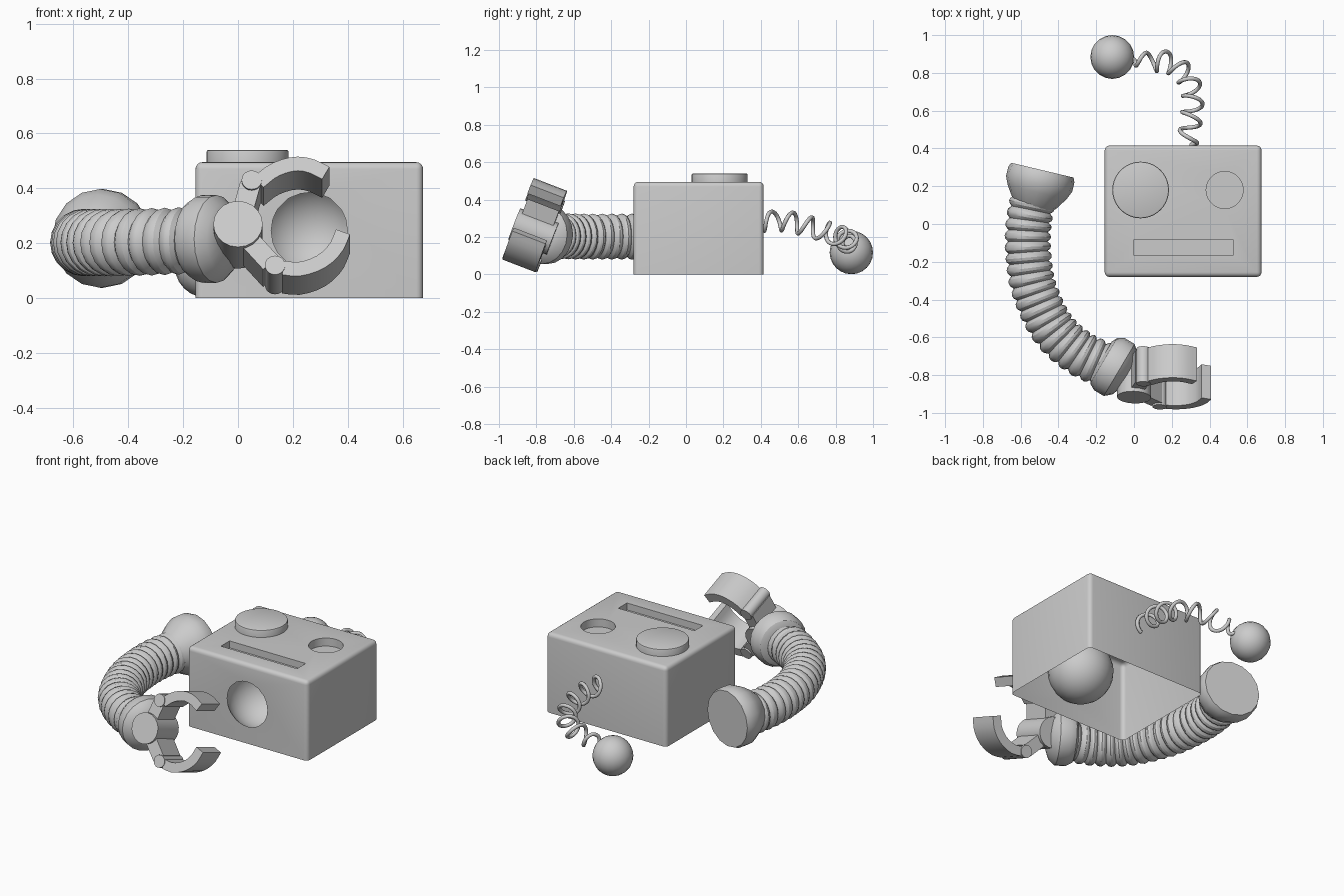
import bpy, bmesh, math
from mathutils import Vector, Matrix

if "Cube" in bpy.data.objects:
    bpy.data.objects.remove(bpy.data.objects["Cube"])

UP = Vector((0, 0, 1))


def link(name, bm):
    bmesh.ops.recalc_face_normals(bm, faces=bm.faces)
    me = bpy.data.meshes.new(name)
    bm.to_mesh(me)
    bm.free()
    ob = bpy.data.objects.new(name, me)
    bpy.context.collection.objects.link(ob)
    return ob


def spline(pts, n):
    """Catmull-Rom curve through pts, resampled to n+1 evenly spaced points."""
    p = [Vector(q) for q in pts]
    p = [2 * p[0] - p[1]] + p + [2 * p[-1] - p[-2]]
    fine = []
    for i in range(1, len(p) - 2):
        for k in range(30):
            t = k / 30
            fine.append(0.5 * (2 * p[i] + (p[i + 1] - p[i - 1]) * t
                        + (2 * p[i - 1] - 5 * p[i] + 4 * p[i + 1] - p[i + 2]) * t * t
                        + (3 * p[i] - p[i - 1] - 3 * p[i + 1] + p[i + 2]) * t ** 3))
    fine.append(p[-2])
    d = [0]
    for a, b in zip(fine, fine[1:]):
        d.append(d[-1] + (b - a).length)
    out, j = [], 0
    for k in range(n + 1):
        s = d[-1] * k / n
        while j < len(d) - 2 and d[j + 1] < s:
            j += 1
        out.append(fine[j].lerp(fine[j + 1], (s - d[j]) / (d[j + 1] - d[j])))
    return out


def tube(name, centres, radii, sides=16):
    """Rings around a horizontal path, capped at both ends."""
    bm = bmesh.new()
    rings = []
    last = len(centres) - 1
    for i, (c, r) in enumerate(zip(centres, radii)):
        t = (centres[min(i + 1, last)] - centres[max(i - 1, 0)]).normalized()
        s = t.cross(UP).normalized()
        rings.append([bm.verts.new(c + r * (math.cos(a) * s + math.sin(a) * UP))
                      for a in (2 * math.pi * k / sides for k in range(sides))])
    for a, b in zip(rings, rings[1:]):
        for k in range(sides):
            m = (k + 1) % sides
            bm.faces.new((a[k], a[m], b[m], b[k]))
    bm.faces.new(rings[0])
    bm.faces.new(rings[-1])
    return link(name, bm)


def lathe(name, origin, axis, profile, sides=16):
    o, a = Vector(origin), Vector(axis).normalized()
    return tube(name, [o + a * t for t, r in profile], [r for t, r in profile], sides)


def disc(name, loc, r, depth, bevel=0.0, segs=40):
    bm = bmesh.new()
    bmesh.ops.create_cone(bm, cap_ends=True, segments=segs, radius1=r, radius2=r,
                          depth=depth, matrix=Matrix.Translation(loc))
    if bevel:
        top = [e for e in bm.edges if all(v.co.z > loc[2] for v in e.verts)]
        bmesh.ops.bevel(bm, geom=top, offset=bevel, segments=2, affect='EDGES', profile=0.5)
    return link(name, bm)


def block(name, lo, hi, bevel=0.0):
    bm = bmesh.new()
    lo, hi = Vector(lo), Vector(hi)
    bmesh.ops.create_cube(bm, size=1, matrix=Matrix.Translation((lo + hi) / 2)
                          @ Matrix.Diagonal((*(hi - lo), 1)))
    if bevel:
        es = [e for e in bm.edges if max(v.co.z for v in e.verts) > lo.z + 0.01]
        bmesh.ops.bevel(bm, geom=es, offset=bevel, segments=4, affect='EDGES', profile=0.5)
    return link(name, bm)


def ball(name, loc, r, u=24, v=14):
    bm = bmesh.new()
    bmesh.ops.create_uvsphere(bm, u_segments=u, v_segments=v, radius=r,
                              matrix=Matrix.Translation(loc))
    return link(name, bm)


# Head box with sunken eye, mouth slot and round front socket
head = block("head_box", (-0.155, -0.28, 0), (0.675, 0.415, 0.495), 0.025)
cutters = [disc("cut_eye", (0.48, 0.18, 0.49), 0.098, 0.09),
           block("cut_mouth", (0, -0.168, 0.452), (0.525, -0.083, 0.6)),
           ball("cut_socket", (0.26, -0.158, 0.245), 0.186)]
for c in cutters:
    m = head.modifiers.new("cut", 'BOOLEAN')
    m.object, m.operation, m.solver = c, 'DIFFERENCE', 'EXACT'
    bpy.context.view_layer.objects.active = head
    bpy.ops.object.modifier_apply(modifier=m.name)
for c in cutters:
    bpy.data.objects.remove(c)

# Open underside of the head
bm = bmesh.new()
bm.from_mesh(head.data)
bmesh.ops.delete(bm, geom=[f for f in bm.faces if all(v.co.z < 1e-3 for v in f.verts)],
                 context='FACES')
bm.to_mesh(head.data)
bm.free()

# Raised eye
disc("raised_eye", (0.035, 0.18, 0.51), 0.15, 0.06, 0.008)

# Spring antenna and its ball
N, TURNS = 224, 7
line = spline([(0.28, 0.42, 0.28), (0.3, 0.53, 0.285), (0.31, 0.68, 0.25),
               (0.27, 0.79, 0.215), (0.17, 0.86, 0.19), (0.06, 0.855, 0.165),
               (-0.01, 0.875, 0.14)], N)
cu = bpy.data.curves.new("antenna_spring", 'CURVE')
cu.dimensions, cu.bevel_depth, cu.bevel_resolution, cu.use_fill_caps = '3D', 0.011, 2, True
sp = cu.splines.new('POLY')
sp.points.add(N)
for i, c in enumerate(line):
    t = (line[min(i + 1, N)] - line[max(i - 1, 0)]).normalized()
    s = t.cross(UP).normalized()
    w = s.cross(t)
    a = 2 * math.pi * TURNS * i / N - 1.2
    r = 0.052 * min(1, (N - i) / 20)
    sp.points[i].co = (*(c + r * (math.cos(a) * s + math.sin(a) * w)), 1)
bpy.context.collection.objects.link(bpy.data.objects.new("antenna_spring", cu))
ball("antenna_ball", (-0.115, 0.884, 0.117), 0.116, 20, 12)

# Ribbed arm
RIBS = 19
path = spline([(-0.535, 0.13, 0.202), (-0.558, 0, 0.202), (-0.56, -0.15, 0.202),
               (-0.53, -0.34, 0.202), (-0.435, -0.545, 0.202), (-0.3, -0.675, 0.205),
               (-0.14, -0.755, 0.21)], RIBS * 4)
tube("ribbed_arm", path, [(0.104, 0.119, 0.123, 0.119)[i % 4] for i in range(len(path))], 20)

# Shoulder and wrist cuffs
lathe("shoulder_cuff", (-0.485, 0.285, 0.217), (0.23, 0.97, 0),
      [(-0.205, 0.095), (-0.18, 0.12), (-0.12, 0.16), (-0.075, 0.18), (-0.025, 0.18),
       (0, 0.17)])
lathe("wrist_cuff", (-0.1, -0.76, 0.215), (0.86, -0.51, 0),
      [(-0.085, 0.11), (-0.07, 0.14), (-0.035, 0.16), (0.025, 0.16), (0.06, 0.13),
       (0.08, 0.08)], 20)

# Claw, drawn as flat outlines in a tilted frame and given width
HAND = Vector((0, -0.815, 0.23))
CU, CV, CW = Vector((1, -0.03, 0)), Vector((0, 0.36, 0.933)), Vector((0, 0.933, -0.36))


def prism(name, outline, width):
    bm = bmesh.new()
    ends = [[bm.verts.new(HAND + a * CU + b * CV + k * width * CW) for a, b in outline]
            for k in (-0.5, 0.5)]
    for e in ends:
        bm.faces.new(e)
    n = len(outline)
    for i in range(n):
        j = (i + 1) % n
        bm.faces.new((ends[0][i], ends[0][j], ends[1][j], ends[1][i]))
    return link(name, bm)


def rod(name, a, b, r, width):
    return prism(name, [(a + r * math.cos(k * math.pi / 10), b + r * math.sin(k * math.pi / 10))
                        for k in range(20)], width)


def strip(name, pts, thick, width, n=1):
    line = spline([(a, b, 0) for a, b in pts], n)
    left, right = [], []
    for i, c in enumerate(line):
        t = (line[min(i + 1, n)] - line[max(i - 1, 0)]).normalized()
        o = Vector((-t.y, t.x, 0)) * thick / 2
        left.append((c + o).xy)
        right.append((c - o).xy)
    return prism(name, left + right[::-1], width)


rod("palm", 0, 0, 0.09, 0.22)
strip("upper_link", [(0.015, 0.05), (0.045, 0.165)], 0.075, 0.18)
strip("lower_link", [(0.03, -0.04), (0.12, -0.145)], 0.075, 0.18)
rod("upper_pin", 0.05, 0.176, 0.037, 0.2)
rod("lower_pin", 0.135, -0.157, 0.037, 0.2)
strip("upper_finger", [(0.075, 0.17), (0.13, 0.215), (0.2, 0.24), (0.26, 0.235),
                       (0.32, 0.205)], 0.055, 0.19, 10)
strip("lower_finger", [(0.165, -0.165), (0.225, -0.17), (0.3, -0.143), (0.355, -0.09),
                       (0.383, -0.025)], 0.055, 0.19, 10)

# Smooth shading with sharp edges kept
bpy.ops.object.select_all(action='DESELECT')
for ob in bpy.data.objects:
    if ob.type == 'MESH':
        ob.select_set(True)
        bpy.context.view_layer.objects.active = ob
bpy.ops.object.shade_smooth_by_angle(angle=math.radians(30))
